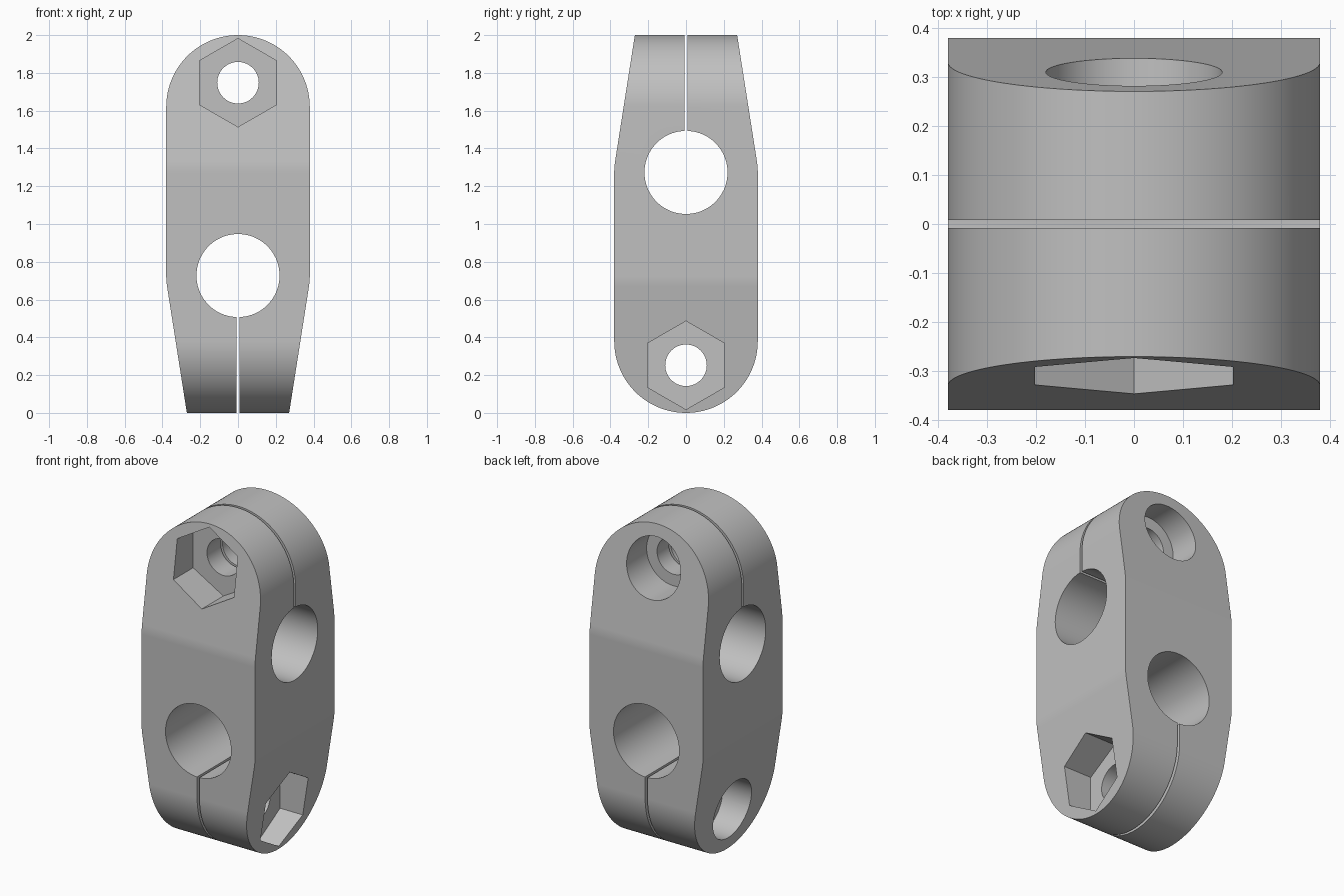
import bpy, bmesh
from math import pi, sin, cos, tan, radians
from mathutils import Matrix, Vector

if "Cube" in bpy.data.objects:
    bpy.data.objects.remove(bpy.data.objects["Cube"])

grey = bpy.data.materials.new("plain grey")
grey.use_nodes = True
COLOUR = (0.53, 0.53, 0.53, 1)
grey.diffuse_color = COLOUR
grey.node_tree.nodes["Principled BSDF"].inputs["Base Color"].default_value = COLOUR

R = 0.38                # half width of the block
BAR_Z, BOLT_Z = 0.727, 1.748
TAPER = radians(8.9)
# half turn about a diagonal: carries the front/back features to the sides
FLIP = (Matrix.Translation((0, 0, 1)) @ Matrix.Rotation(pi, 4, Vector((1, -1, 0)).normalized())
        @ Matrix.Translation((0, 0, -1)))


def arc(cz, r, a0, a1, n):
    return [(r * cos(a0 + (a1 - a0) * i / n), cz + r * sin(a0 + (a1 - a0) * i / n))
            for i in range(n + 1)]


def circle(cz, r, n=72, start=0.0):
    return arc(cz, r, start, start + 2 * pi, n)[:-1]


def prism(name, profile, y0, y1, matrix):
    """Extrude an x-z profile from y0 to y1."""
    bm = bmesh.new()
    face = bm.faces.new([bm.verts.new((x, y0, z)) for x, z in profile])
    new = bmesh.ops.extrude_face_region(bm, geom=[face])["geom"]
    bmesh.ops.translate(bm, vec=(0, y1 - y0, 0),
                        verts=[v for v in new if isinstance(v, bmesh.types.BMVert)])
    bmesh.ops.transform(bm, matrix=matrix, verts=bm.verts)
    bmesh.ops.recalc_face_normals(bm, faces=bm.faces)
    mesh = bpy.data.meshes.new(name)
    bm.to_mesh(mesh)
    bm.free()
    mesh.materials.append(grey)
    obj = bpy.data.objects.new(name, mesh)
    bpy.context.collection.objects.link(obj)
    return obj


def combine(body, tool, operation):
    mod = body.modifiers.new("cut", 'BOOLEAN')
    mod.operation, mod.solver, mod.object = operation, 'EXACT', tool
    dg = bpy.context.evaluated_depsgraph_get()
    mesh = bpy.data.meshes.new_from_object(body.evaluated_get(dg))
    body.modifiers.clear()
    body.data = mesh
    bpy.data.objects.remove(tool)


# Block outline: round top, straight sides, tapered foot running past the floor
foot = -0.1
half = R / cos(TAPER) - (BAR_Z - foot) * tan(TAPER)
outline = (arc(2 - R, R, 0, pi, 64) + arc(BAR_Z, R, pi, pi + TAPER, 6)
           + [(-half, foot), (half, foot)] + arc(BAR_Z, R, -TAPER, 0, 6))

body = prism("cross_clamp", outline, -0.6, 0.6, Matrix.Identity(4))
combine(body, prism("side_outline", outline, -0.6, 0.6, FLIP), 'INTERSECT')

# Bar bore, clamping slit, bolt hole, nut pocket and bolt head pocket, for each bar
slit = [(-0.008, foot), (0.008, foot), (0.008, BAR_Z), (-0.008, BAR_Z)]
features = [
    ("bar_bore", circle(BAR_Z, 0.22), -0.6, 0.6),
    ("slit", slit, -0.6, 0.6),
    ("bolt_hole", circle(BOLT_Z, 0.11, 48), -0.6, 0.6),
    ("nut_pocket", circle(BOLT_Z, 0.234, 6, pi / 2), -0.6, -0.14),
    ("head_pocket", circle(BOLT_Z, 0.18, 64), 0.12, 0.6),
]
for matrix in (Matrix.Identity(4), FLIP):
    for name, profile, y0, y1 in features:
        combine(body, prism(name, profile, y0, y1, matrix), 'DIFFERENCE')

# Smooth curves, crisp edges
bpy.ops.object.select_all(action='DESELECT')
body.select_set(True)
bpy.context.view_layer.objects.active = body
bpy.ops.object.shade_smooth_by_angle(angle=radians(25))
weighted = body.modifiers.new("even shading", 'WEIGHTED_NORMAL')
weighted.keep_sharp = True
